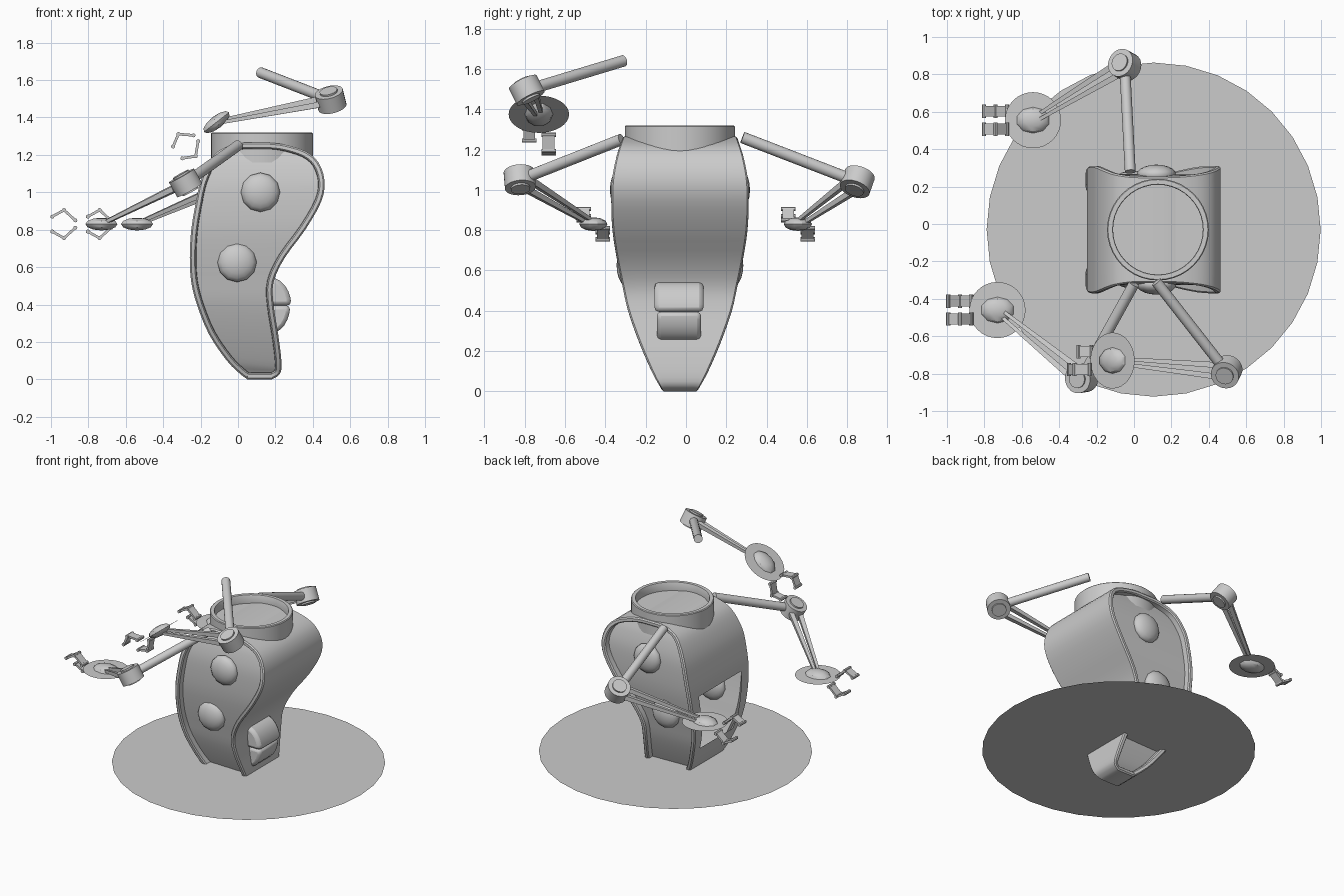
import bpy, bmesh, math
from mathutils import Vector, Matrix

cube = bpy.data.objects.get("Cube")
if cube:
    bpy.data.objects.remove(cube, do_unlink=True)

grey = bpy.data.materials.new("plain grey")
GREY = (0.6, 0.6, 0.6, 1)
grey.use_nodes = True
grey.diffuse_color = GREY
grey.node_tree.nodes["Principled BSDF"].inputs["Base Color"].default_value = GREY

MID_Y = -0.03


def finish(name, bm, angle=35, recalc=True):
    """Turn a bmesh into a shaded, coloured object."""
    if recalc:
        bmesh.ops.recalc_face_normals(bm, faces=bm.faces)
    mesh = bpy.data.meshes.new(name)
    bm.to_mesh(mesh)
    bm.free()
    mesh.materials.append(grey)
    obj = bpy.data.objects.new(name, mesh)
    bpy.context.collection.objects.link(obj)
    bpy.ops.object.select_all(action='DESELECT')
    obj.select_set(True)
    bpy.context.view_layer.objects.active = obj
    bpy.ops.object.shade_smooth_by_angle(angle=math.radians(angle))
    return obj


def add_rod(bm, a, b, r1, r2=None, sides=16):
    """Add a rod, straight or tapered, between two points."""
    a, b = Vector(a), Vector(b)
    turn = (b - a).to_track_quat('Z', 'Y').to_matrix().to_4x4()
    if sides == 4:
        turn = turn @ Matrix.Rotation(math.pi / 4, 4, 'Z')
    bmesh.ops.create_cone(bm, cap_ends=True, segments=sides, radius1=r1,
                          radius2=r1 if r2 is None else r2, depth=(b - a).length,
                          matrix=Matrix.Translation((a + b) / 2) @ turn)


def add_disc(bm, centre, radius, sides=32, turn=Matrix()):
    bmesh.ops.create_circle(bm, cap_ends=True, segments=sides, radius=radius,
                            matrix=Matrix.Translation(centre) @ turn)


def spline(rows, steps):
    """Smooth curve through rows of numbers."""
    rows = [Vector(r) for r in rows]
    out = []
    for i in range(len(rows) - 1):
        p0, p1, p2 = rows[max(i - 1, 0)], rows[i], rows[i + 1]
        p3 = rows[min(i + 2, len(rows) - 1)]
        for k in range(steps):
            t = k / steps
            out.append(p1 + (p2 - p0) * t / 2 + (p0 * 2 - p1 * 5 + p2 * 4 - p3) * t * t / 2
                       + (p1 * 3 - p0 - p2 * 3 + p3) * t ** 3 / 2)
    return out + [rows[-1]]


# Body outline: height, left edge, right edge, half width
OUTLINE = [(0, .05, .18, .09), (.03, .01, .225, .105), (.1, -.06, .232, .14),
           (.24, -.155, .215, .2), (.4, -.22, .19, .257), (.52, -.25, .19, .285),
           (.65, -.258, .25, .312), (.8, -.25, .36, .335), (.95, -.225, .445, .341),
           (1.06, -.2, .463, .336), (1.16, -.155, .43, .317), (1.22, -.105, .36, .3),
           (1.255, -.03, .25, .288), (1.265, .03, .17, .285)]
rows = spline(OUTLINE, 3)
count = len(rows)
loop = [(r[1], r[0], r[3]) for r in rows] + [(r[2], r[0], r[3]) for r in reversed(rows)]


def inset_loop(dist):
    pts = []
    for i, (x, z, w) in enumerate(loop):
        prev, nxt = loop[i - 1], loop[(i + 1) % len(loop)]
        along = Vector((nxt[0] - prev[0], nxt[1] - prev[1])).normalized()
        pts.append((x + along.y * dist, z - along.x * dist, w))
    return pts


# Body shell: rings run from the back panel to the front panel
PANEL_DEPTH = 0.045
half = [(.035, 1, PANEL_DEPTH), (.033, 1, .008), (.026, 1, 0), (.008, 1, 0), (0, 1, .008)]
sections = half + [(0, .72, 0), (0, 0, 0), (0, -.72, 0)]
sections += [(d, -s, o) for d, s, o in reversed(half)]
bm = bmesh.new()
rings = []
for dist, share, sink in sections:
    sign = (share > 0) - (share < 0)
    rings.append([bm.verts.new((x, MID_Y + share * w - sign * sink, z))
                  for x, z, w in inset_loop(dist)])
total = len(loop)
first_cut, last_cut = len(half), len(half) + 2
for j in range(len(rings) - 1):
    for i in range(total):
        n = (i + 1) % total
        height = (loop[i][1] + loop[n][1]) / 2
        # Opening low on the left-hand wall
        if i < count - 1 and first_cut <= j < last_cut and .42 < height < .8:
            continue
        bm.faces.new((rings[j][i], rings[j][n], rings[j + 1][n], rings[j + 1][i]))
for ring in (rings[0], rings[-1]):
    for i in range(count - 1):
        bm.faces.new((ring[i], ring[i + 1], ring[total - 2 - i], ring[total - 1 - i]))
finish("body_shell", bm)

# Collar with a sunken floor
bm = bmesh.new()
collar = [(.272, 1.16), (.272, 1.315), (.267, 1.32), (.243, 1.32), (.24, 1.315), (.24, 1.26)]
prev = None
for radius, z in collar:
    ring = bmesh.ops.create_circle(bm, segments=40, radius=radius,
                                   matrix=Matrix.Translation((.128, MID_Y, z)))["verts"]
    if prev:
        for i in range(len(ring)):
            k = (i + 1) % len(ring)
            bm.faces.new((prev[i], prev[k], ring[k], ring[i]))
    prev = ring
bm.faces.new(prev)
finish("collar", bm)

# Domes on both side panels
for label, sign in (("front", -1), ("back", 1)):
    for place, x, z, w in (("upper", .12, 1.0, .34), ("lower", -.005, .625, .307)):
        bm = bmesh.new()
        where = Vector((x, MID_Y + sign * (w - PANEL_DEPTH), z))
        bmesh.ops.create_uvsphere(
            bm, u_segments=12, v_segments=10, radius=.105,
            matrix=Matrix.Translation(where) @ Matrix.Diagonal((1, .5, 1, 1))
            @ Matrix.Rotation(math.pi / 2, 4, 'X'))
        finish(f"{label}_{place}_dome", bm)

# Hatch low on the right-hand wall: a lid over a narrower drum
for name, start, wide, grow in (("hatch_lid", 0, .122, 1), ("hatch_drum", -90, .11, .95)):
    bm = bmesh.new()
    angles = [math.radians(start + 15 * k) for k in range(7)]
    shape = [(.17 + .115 * grow * math.cos(a), .395 + .15 * math.sin(a)) for a in angles]
    shape.append((.17, .395))
    face = bm.faces.new([bm.verts.new((x, MID_Y - .005 - wide, z)) for x, z in shape])
    moved = bmesh.ops.extrude_face_region(bm, geom=[face])["geom"]
    bmesh.ops.translate(bm, vec=(0, 2 * wide, 0),
                        verts=[v for v in moved if isinstance(v, bmesh.types.BMVert)])
    hatch = finish(name, bm)
    bevel = hatch.modifiers.new("soft_edges", 'BEVEL')
    bevel.width = .025
    bevel.segments = 2
    bevel.angle_limit = math.radians(60)

# Flat base disc
bm = bmesh.new()
add_disc(bm, (.105, MID_Y, .22), .893)
finish("base_disc", bm, recalc=False)

# Finger joints in the hand's own frame, as distance and height
CLAW = [(-.14, .02), (-.2, .075), (-.263, .04)]


def build_arm(name, shoulder, elbow, hand, pitch):
    shoulder, elbow, hand = Vector(shoulder), Vector(elbow), Vector(hand)
    fore = (hand - elbow).normalized()
    axis = (elbow - shoulder).cross(fore).normalized()
    axis *= 1 if axis.z > 0 else -1
    side = axis.cross(fore)

    bm = bmesh.new()
    add_rod(bm, shoulder, elbow, .029)
    finish(name + "_upper_arm", bm)

    bm = bmesh.new()
    add_rod(bm, elbow - axis * .045, elbow + axis * .045, .077, sides=24)
    add_rod(bm, elbow - axis * .055, elbow + axis * .055, .048, sides=24)
    finish(name + "_elbow", bm)

    bm = bmesh.new()
    for s in (-1, 1):
        add_rod(bm, elbow + fore * .06 + side * s * .034, hand + side * s * .014,
                .022, .012, sides=4)
    finish(name + "_forearm", bm)

    # Hand pod, disc and two fingers
    turn = Matrix.Rotation(math.radians(-pitch), 4, 'Y')
    frame = Matrix.Translation(hand) @ turn
    bm = bmesh.new()
    bmesh.ops.create_uvsphere(bm, u_segments=10, v_segments=6, radius=1,
                              matrix=frame @ Matrix.Diagonal((.09, .07, .034, 1)))
    finish(name + "_hand", bm)
    bm = bmesh.new()
    add_disc(bm, hand, .15, turn=turn)
    finish(name + "_hand_disc", bm, recalc=False)

    for label, s in (("upper", 1), ("lower", -1)):
        bm = bmesh.new()
        y = -.048 * s
        joints = [Vector((x, y, z * s)) for x, z in CLAW]
        for p, q in zip(joints, joints[1:]):
            link = q - p
            slope = Matrix.Rotation(-math.atan2(link.z, link.x), 4, 'Y')
            bmesh.ops.create_cube(bm, size=1, matrix=Matrix.Translation((p + q) / 2) @ slope
                                  @ Matrix.Diagonal((link.length, .058, .014, 1)))
        for p in joints:
            reach = Vector((0, .036, 0))
            add_rod(bm, p - reach, p + reach, .011, sides=8)
        bm.transform(frame)
        finish(f"{name}_{label}_finger", bm)


build_arm("front_low", (0, -.32, 1.25), (-.28, -.825, 1.05), (-.73, -.46, .83), 0)
build_arm("front_high", (.12, -.31, 1.64), (.495, -.79, 1.495), (-.115, -.73, 1.375), 38)
build_arm("back", (-.02, .28, 1.26), (-.05, .85, 1.04), (-.54, .555, .83), 0)
